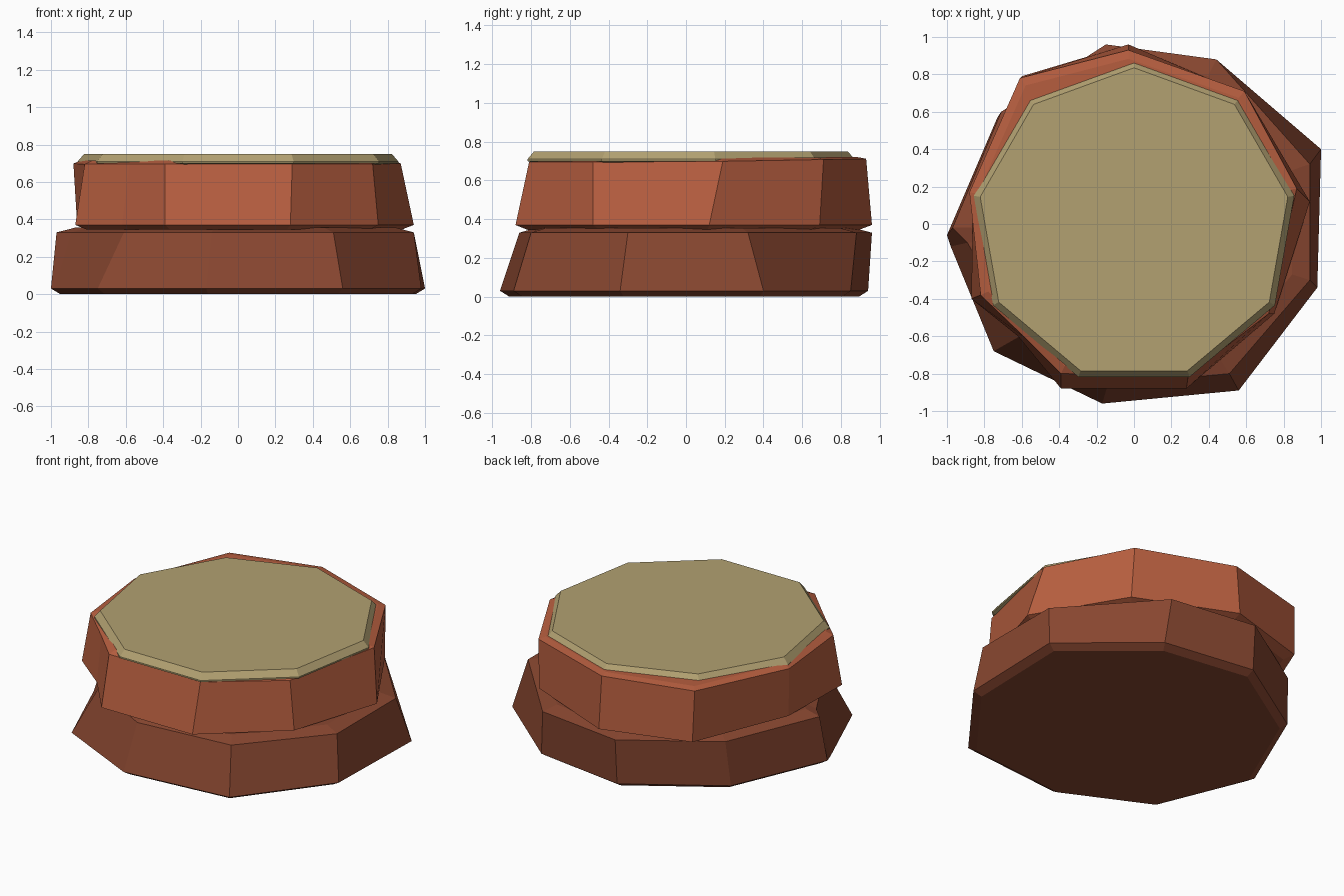
import bpy
import bmesh
from mathutils import Vector
from math import cos, sin, radians

default_cube = bpy.data.objects.get("Cube")
if default_cube:
    bpy.data.objects.remove(default_cube, do_unlink=True)


def make_material(name, colour):
    mat = bpy.data.materials.new(name)
    mat.use_nodes = True
    mat.diffuse_color = (*colour, 1)
    mat.node_tree.nodes["Principled BSDF"].inputs["Base Color"].default_value = (*colour, 1)
    return mat


def ring(outline, height, scale=1.0, back_rise=0.0):
    """Place a plan outline at a height, optionally shrunk or lifted to the back."""
    return [Vector((x * scale, y * scale, height + back_rise * max(y, 0)))
            for x, y in outline]


def loft(name, rings, material):
    """Join stacked rings with flat faces and close both ends."""
    bm = bmesh.new()
    levels = [[bm.verts.new(point) for point in points] for points in rings]
    for below, above in zip(levels, levels[1:]):
        count = len(below)
        for i in range(count):
            j = (i + 1) % count
            bm.faces.new((below[i], below[j], above[j], above[i]))
    bm.faces.new(reversed(levels[0]))
    bm.faces.new(levels[-1])
    bmesh.ops.recalc_face_normals(bm, faces=bm.faces)
    mesh = bpy.data.meshes.new(name)
    bm.to_mesh(mesh)
    bm.free()
    mesh.materials.append(material)
    obj = bpy.data.objects.new(name, mesh)
    bpy.context.scene.collection.objects.link(obj)
    return obj


dark_clay = make_material("dark clay", (0.25, 0.063, 0.03))
red_clay = make_material("red clay", (0.47, 0.112, 0.05))
sand = make_material("sand", (0.445, 0.355, 0.165))

# Lower rock layer: wide foot, irregular leaning facets and a chipped left corner
foot = [(-.17, -.96), (.56, -.89), (.98, -.34), (1, .4), (.47, .85),
        (-.15, .94), (-.73, .57), (-1, -.06), (-.98, -.12), (-.75, -.68)]
shoulder = [(-.14, -.86), (.51, -.8), (.94, -.3), (.94, .32), (.44, .88),
            (-.15, .96), (-.71, .6), (-.97, -.02), (-.89, -.1), (-.61, -.6)]
loft("lower_rock", [ring(foot, 0, .95), ring(foot, .03),
                    ring(shoulder, .33), ring(shoulder, .355, .9)], dark_clay)

# Upper rock layer: narrower, with a notch at the front corner
base = [(-.39, -.88), (.28, -.88), (.75, -.48), (.94, .12), (.6, .69),
        (-.03, .96), (-.6, .79), (-.86, .15), (-.87, -.4), (-.62, -.6)]
rim = [(-.39, -.8), (.29, -.81), (.72, -.48), (.87, .19), (.59, .71),
       (-.03, .93), (-.61, .78), (-.88, .17), (-.82, -.38), (-.58, -.61)]
loft("upper_rock", [ring(base, .345, .93), ring(base, .37),
                    ring(rim, .695, 1, .018), ring(rim, .715, .95, .006)], red_clay)

# Sandy cap: regular nine-sided slab with a bevelled rim
nonagon = [(cos(radians(90 + 40 * i)), sin(radians(90 + 40 * i))) for i in range(9)]
loft("sand_cap", [ring(nonagon, .69, .84), ring(nonagon, .7, .87),
                  ring(nonagon, .71, .87), ring(nonagon, .75, .835)], sand)
